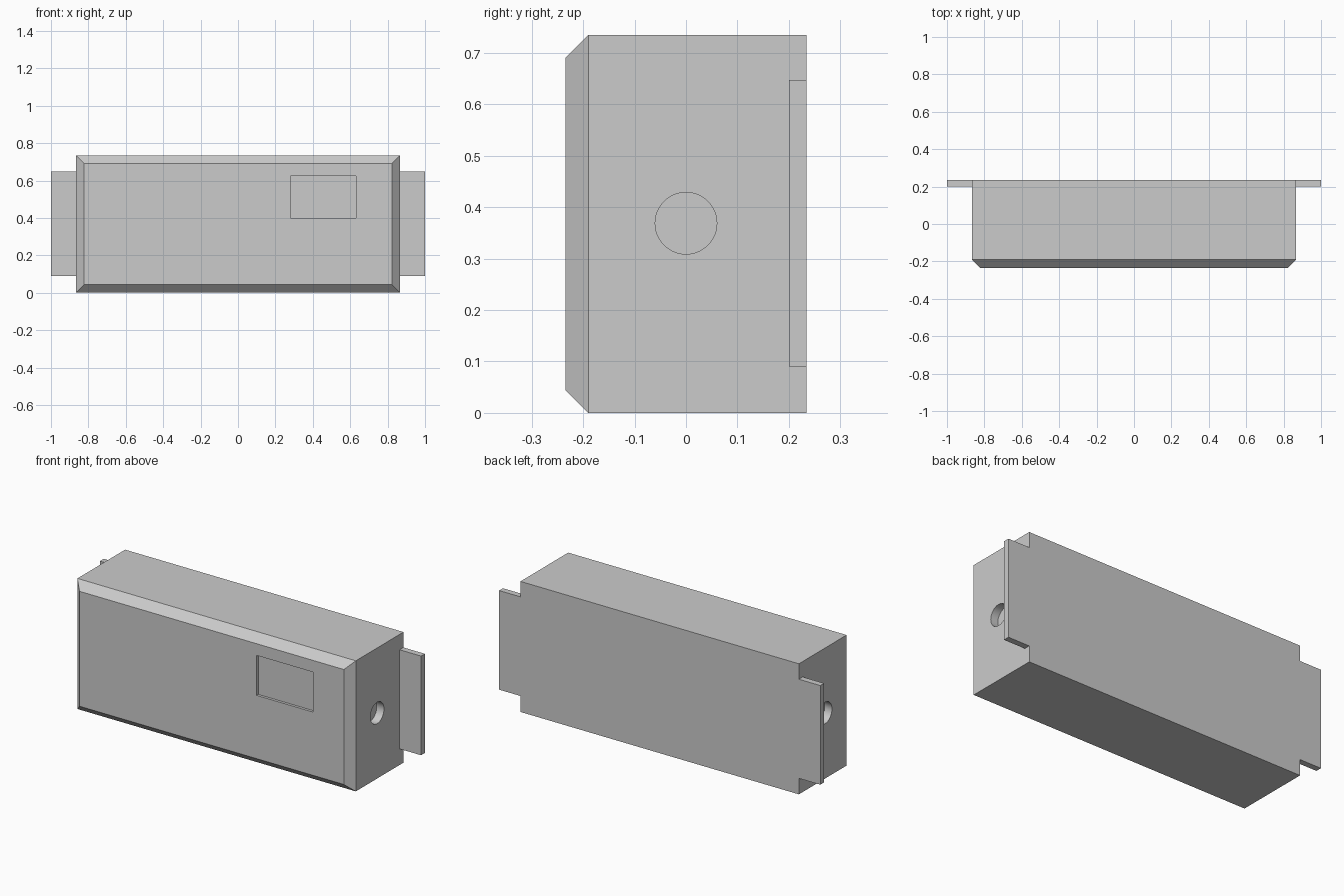
import bpy, bmesh, math

if "Cube" in bpy.data.objects:
    bpy.data.objects.remove(bpy.data.objects["Cube"])

BACK, FRONT = 0.234, -0.234
HALF_W, HEIGHT = 0.867, 0.735
CHAMFER = 0.044


def box(name, x, y, z):
    """Box object from (min, max) ranges."""
    bpy.ops.mesh.primitive_cube_add(size=1)
    ob = bpy.context.object
    ob.name = ob.data.name = name
    for v in ob.data.vertices:
        v.co = [r[0] if c < 0 else r[1] for c, r in zip(v.co, (x, y, z))]
    return ob


def combine(target, other, operation):
    mod = target.modifiers.new(operation.title(), 'BOOLEAN')
    mod.object, mod.operation, mod.solver = other, operation, 'EXACT'
    bpy.context.view_layer.objects.active = target
    bpy.ops.object.modifier_apply(modifier=mod.name)
    bpy.data.objects.remove(other)


# Housing with chamfered front rim
housing = box("housing", (-HALF_W, HALF_W), (FRONT, BACK), (0, HEIGHT))
bm = bmesh.new()
bm.from_mesh(housing.data)
rim = [e for e in bm.edges if all(v.co.y < 0 for v in e.verts)]
bmesh.ops.bevel(bm, geom=rim, offset=CHAMFER, segments=1, affect='EDGES')
bm.to_mesh(housing.data)
bm.free()

# Shallow window recess in the front
window = box("window_cutter", (0.28, 0.63), (FRONT - 0.1, FRONT + 0.015), (0.40, 0.625))
combine(housing, window, 'DIFFERENCE')

for side in (-1, 1):
    # Blind round cable socket in each end
    bpy.ops.mesh.primitive_cylinder_add(
        vertices=48, radius=0.06, depth=0.09,
        location=(side * HALF_W, 0, 0.369), rotation=(0, math.pi / 2, 0))
    combine(housing, bpy.context.object, 'DIFFERENCE')

    # Mounting flange flush with the back
    xs = sorted((side * (HALF_W - 0.05), side * 1.0))
    flange = box("flange", xs, (0.2, BACK), (0.09, 0.648))
    combine(housing, flange, 'UNION')

bpy.ops.object.select_all(action='DESELECT')
housing.select_set(True)
bpy.context.view_layer.objects.active = housing
bpy.ops.object.shade_smooth_by_angle(angle=math.radians(30))
